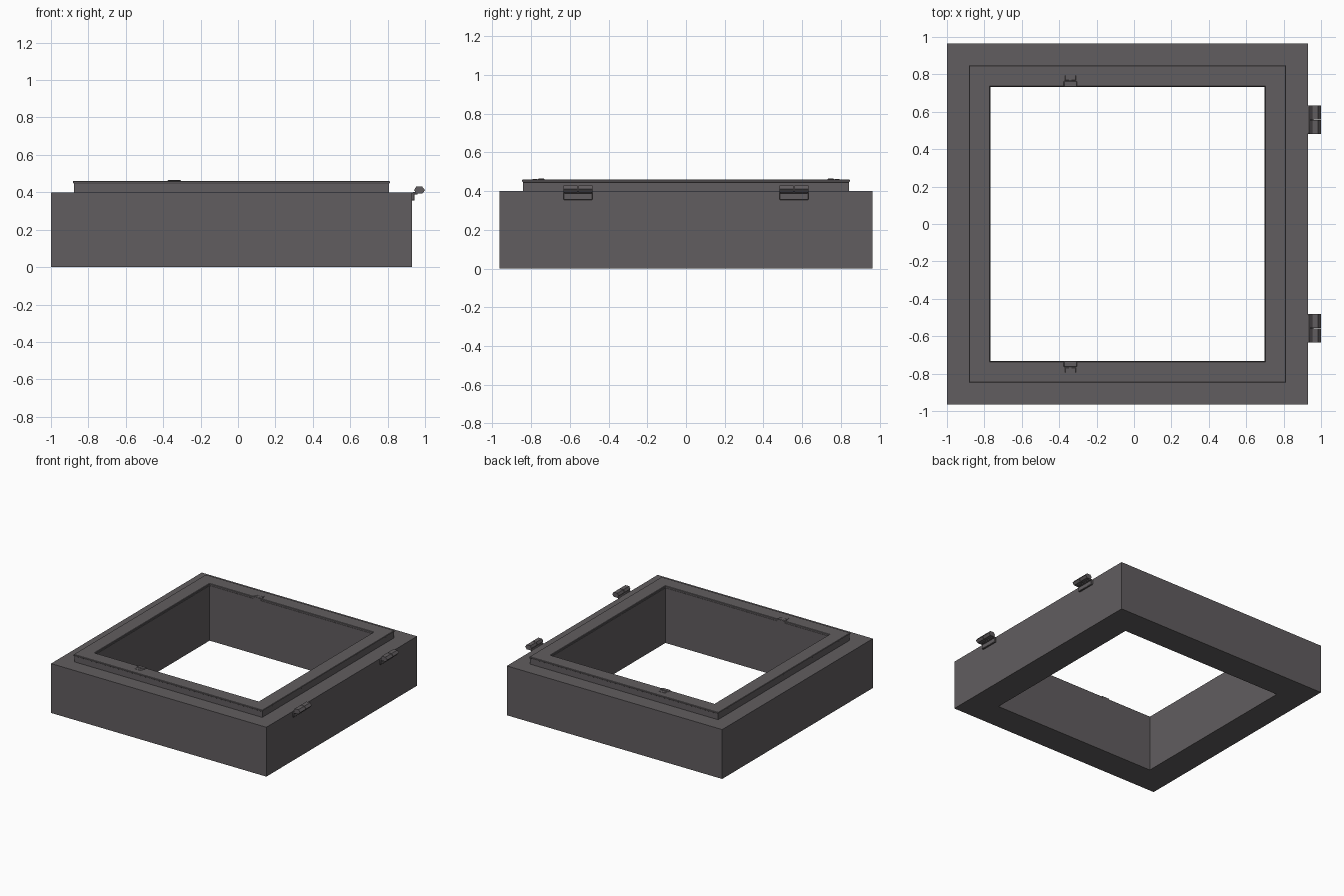
import bpy, bmesh

if "Cube" in bpy.data.objects:
    bpy.data.objects.remove(bpy.data.objects["Cube"])

CX = -0.035          # centre of the frame in x
HX, HY = 0.965, 0.965  # outer half sizes

mat = bpy.data.materials.new("dark_metal")
mat.diffuse_color = (0.12, 0.11, 0.115, 1)
mat.use_nodes = True
mat.node_tree.nodes["Principled BSDF"].inputs["Base Color"].default_value = mat.diffuse_color


def finish(name, bm, bevel=0.0):
    bmesh.ops.recalc_face_normals(bm, faces=bm.faces[:])
    me = bpy.data.meshes.new(name)
    bm.to_mesh(me)
    bm.free()
    ob = bpy.data.objects.new(name, me)
    bpy.context.collection.objects.link(ob)
    me.materials.append(mat)
    if bevel:
        mod = ob.modifiers.new("bevel", 'BEVEL')
        mod.width, mod.segments = bevel, 1
    bpy.ops.object.select_all(action='DESELECT')
    ob.select_set(True)
    bpy.context.view_layer.objects.active = ob
    bpy.ops.object.shade_smooth_by_angle()
    return ob


def ring(name, profile):
    """Sweep a closed (inset, z) profile round the square."""
    bm = bmesh.new()
    corners = [(-1, -1), (1, -1), (1, 1), (-1, 1)]
    loops = [[bm.verts.new((CX + sx * (HX - i), sy * (HY - i), z)) for i, z in profile]
             for sx, sy in corners]
    n = len(profile)
    for c in range(4):
        a, b = loops[c], loops[(c + 1) % 4]
        for k in range(n):
            m = (k + 1) % n
            bm.faces.new((a[k], b[k], b[m], a[m]))
    return finish(name, bm)


def prism(name, profile, y0, y1):
    """Extrude an (x, z) profile along y."""
    bm = bmesh.new()
    face = bm.faces.new([bm.verts.new((x, y0, z)) for x, z in profile])
    ext = bmesh.ops.extrude_face_region(bm, geom=[face])
    for v in ext["geom"]:
        if isinstance(v, bmesh.types.BMVert):
            v.co.y = y1
    return finish(name, bm)


def box(name, lo, hi, bevel=0.003):
    bm = bmesh.new()
    bmesh.ops.create_cube(bm, size=1)
    for v in bm.verts:
        v.co = [(l + h) / 2 + c * (h - l) for l, h, c in zip(lo, hi, v.co)]
    return finish(name, bm, bevel)


# heavy base frame with its raised inner curb
ring("base_frame", [(0, 0), (0, 0.4), (0.123, 0.4), (0.123, 0.446), (0.233, 0.446), (0.233, 0)])

# thin cover frame that slightly overhangs the curb
ring("cover_frame", [(0.12, 0.448), (0.118, 0.452), (0.118, 0.458), (0.121, 0.461),
                     (0.227, 0.461), (0.23, 0.458), (0.23, 0.446), (0.123, 0.446)])

# two hinges on the right side: leaf plate, arm and a pair of knuckles
knuckle = [(0.942, 0.411), (0.952, 0.393), (0.985, 0.393), (1.0, 0.411), (0.985, 0.43), (0.952, 0.43)]
for s, tag in ((-1, "front"), (1, "back")):
    y0 = s * 0.5575 - 0.075
    box(f"{tag}_hinge_leaf", (0.925, y0, 0.355), (0.943, y0 + 0.15, 0.398))
    box(f"{tag}_hinge_arm", (0.935, y0 + 0.002, 0.388), (0.96, y0 + 0.148, 0.402))
    prism(f"{tag}_hinge_knuckle_a", knuckle, y0, y0 + 0.073)
    prism(f"{tag}_hinge_knuckle_b", knuckle, y0 + 0.077, y0 + 0.15)

# small catches at the inner edge of the front and back rails
for s, tag in ((-1, "front"), (1, "back")):
    lo, mid, hi = 0.732, 0.765, 0.797
    for part, a, b, z, w in (("plate", lo, mid, 0.466, 0.036), ("pad", mid, hi, 0.463, 0.031)):
        ya, yb = sorted((s * a, s * b))
        box(f"{tag}_catch_{part}", (-0.34 - w, ya, 0.43), (-0.34 + w, yb, z), 0.004)
